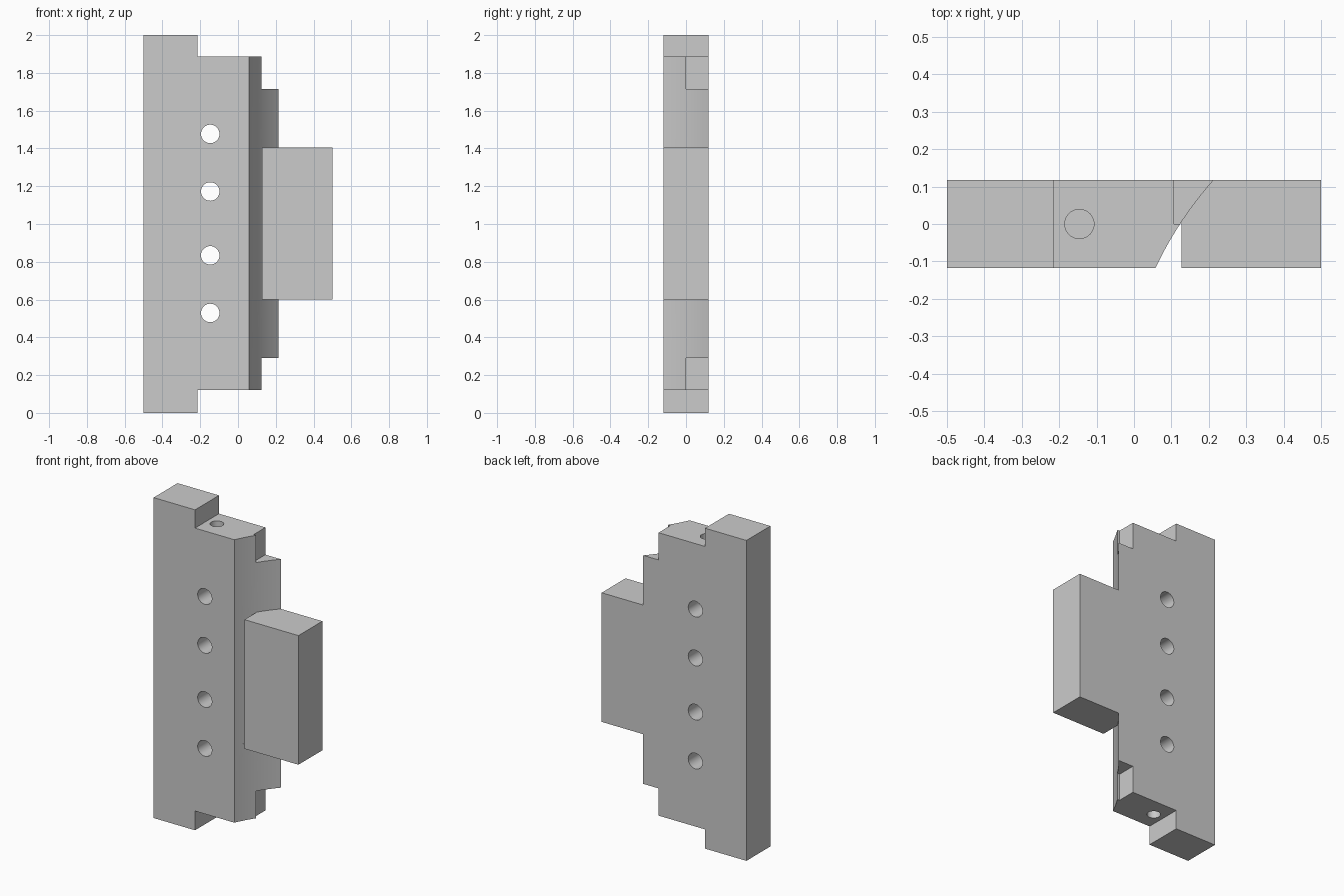
import bpy, bmesh, math
from mathutils import Vector

if "Cube" in bpy.data.objects:
    bpy.data.objects.remove(bpy.data.objects["Cube"])

HALF = 0.118                       # half thickness
MID = 1.003                        # mirror height of the body


def prism(name, pts, vec):
    """Extrude a closed planar outline along vec."""
    bm = bmesh.new()
    face = bm.faces.new([bm.verts.new(p) for p in pts])
    new = bmesh.ops.extrude_face_region(bm, geom=[face])["geom"]
    bmesh.ops.translate(bm, vec=Vector(vec),
                        verts=[v for v in new if isinstance(v, bmesh.types.BMVert)])
    bmesh.ops.recalc_face_normals(bm, faces=bm.faces[:])
    me = bpy.data.meshes.new(name)
    bm.to_mesh(me)
    bm.free()
    ob = bpy.data.objects.new(name, me)
    bpy.context.collection.objects.link(ob)
    return ob


def cut(target, cutter):
    """Subtract cutter from target, then remove it."""
    cutter.hide_render = True
    mod = target.modifiers.new("cut", 'BOOLEAN')
    mod.operation, mod.solver, mod.object = 'DIFFERENCE', 'EXACT', cutter
    bpy.context.view_layer.objects.active = target
    bpy.ops.object.modifier_apply(modifier=mod.name)
    bpy.data.objects.remove(cutter)


def plan(name, pts, z0, z1):
    return prism(name, [(x, y, z0) for x, y in pts], (0, 0, z1 - z0))


def arc(y_end, n=24):
    """Concave front flank, a circle of radius 1 seen from above."""
    ys = [-0.14 + (y_end + 0.14) * i / n for i in range(n + 1)]
    return [(0.961 - math.sqrt(1 - (y + 0.546) ** 2), y) for y in ys]


def ring(r, n=40):
    return [(r * math.cos(2 * math.pi * i / n), r * math.sin(2 * math.pi * i / n))
            for i in range(n)]


# Stepped plate: tall column with the shorter body beside it
outline = [(-0.5, 0), (-0.214, 0), (-0.214, 0.12), (0.5, 0.12),
           (0.5, 1.886), (-0.214, 1.886), (-0.214, 2), (-0.5, 2)]
plate = prism("mounting_plate", [(x, -HALF, z) for x, z in outline], (0, 2 * HALF, 0))

# Curved flank above and below the tab, leaving the tab standing out
flank = arc(0.14) + [(0.6, 0.14), (0.6, -0.14)]
for z0, z1 in ((0.05, 0.6), (1.406, 1.95)):
    cut(plate, plan("flank_cutter", flank, z0, z1))

# Wedge gap between flank and tab
gap = arc(0.0058) + [(0.127, -0.14)]
cut(plate, plan("gap_cutter", gap, 0.6, 1.406))

# Corner notches at the back of both ends
notch = [(0.107, 0), (0.4, 0), (0.4, 0.2), (0.107, 0.2)]
for z0, z1 in ((0.05, 0.29), (1.716, 1.95)):
    cut(plate, plan("notch_cutter", notch, z0, z1))

# Through holes and blind end holes, mirrored about mid height
for s in (-1, 1):
    for dz in (0.169, 0.474):
        pts = [(-0.147 + a, -0.2, MID + s * dz + b) for a, b in ring(0.049)]
        cut(plate, prism("through_hole_cutter", pts, (0, 0.4, 0)))
    pts = [(-0.146 + a, b, MID + s * 0.95) for a, b in ring(0.039)]
    cut(plate, prism("end_hole_cutter", pts, (0, 0, -s * 0.36)))

# Smooth curves, crisp edges
bpy.ops.object.select_all(action='DESELECT')
plate.select_set(True)
bpy.context.view_layer.objects.active = plate
bpy.ops.object.shade_smooth_by_angle(angle=math.radians(20))
